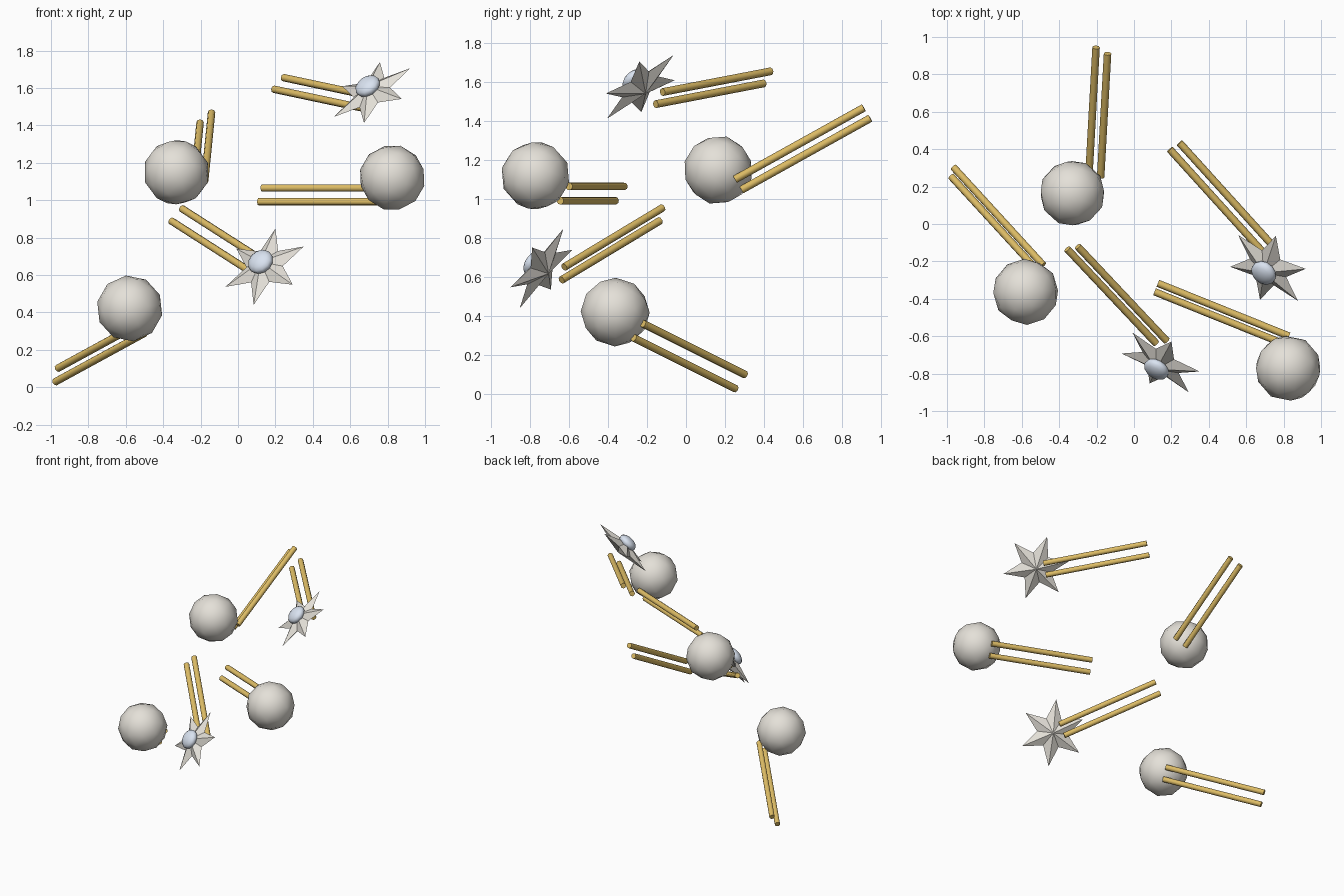
import bpy, bmesh, math
from mathutils import Vector, Matrix

if "Cube" in bpy.data.objects:
    bpy.data.objects.remove(bpy.data.objects["Cube"])


def material(name, rgb):
    m = bpy.data.materials.new(name)
    m.diffuse_color = (*rgb, 1)
    m.use_nodes = True
    m.node_tree.nodes["Principled BSDF"].inputs["Base Color"].default_value = m.diffuse_color
    return m


GOLD = material("gold", (0.72, 0.50, 0.13))
BLUE = material("pale_blue", (0.70, 0.77, 0.88))
CREAM = material("warm_grey", (0.78, 0.75, 0.69))


def add(name, bm, frame, mat, angle=None):
    """Turn a bmesh into an object placed by the local frame."""
    bmesh.ops.recalc_face_normals(bm, faces=bm.faces)
    for f in bm.faces:
        f.smooth = True
    if angle:
        for e in bm.edges:
            e.smooth = e.calc_face_angle(0) < math.radians(angle)
    mesh = bpy.data.meshes.new(name)
    bm.to_mesh(mesh)
    bm.free()
    mesh.materials.append(mat)
    ob = bpy.data.objects.new(name, mesh)
    ob.matrix_world = frame
    bpy.context.collection.objects.link(ob)


def make_frame(base, tip, sep, height):
    """Local x runs along the rods, z points from the rods to the head centre."""
    base = Vector(base)
    x = (Vector(tip) - base).normalized()
    z = Vector(sep).cross(x).normalized()
    y = z.cross(x)
    centre = base - 0.06 * x + height * z
    return Matrix.Translation(centre) @ Matrix((x, y, z)).transposed().to_4x4()


def rods(name, frame, height):
    # pair of parallel rods behind the head
    for i, side in enumerate((-1, 1)):
        bm = bmesh.new()
        place = Matrix.Translation((0.06 + 0.378, side * 0.044, -height)) @ Matrix.Rotation(math.pi / 2, 4, 'Y')
        bmesh.ops.create_cone(bm, cap_ends=True, segments=8, radius1=0.02, radius2=0.02,
                              depth=0.756, matrix=place)
        add(f"{name}_rod_{i + 1}", bm, frame, GOLD, 50)


def ball(name, frame):
    bm = bmesh.new()
    bmesh.ops.create_icosphere(bm, subdivisions=2, radius=0.177)
    add(name, bm, frame, CREAM)


def star(name, frame):
    # six-pointed star, ridged on both sides
    bm = bmesh.new()
    rim = []
    for i in range(12):
        r = 0.112 if i % 2 else 0.24
        a = i * math.pi / 6
        rim.append(bm.verts.new((r * math.cos(a), r * math.sin(a), 0)))
    for h in (0.05, -0.05):
        apex = bm.verts.new((0, 0, h))
        for i in range(12):
            bm.faces.new((rim[i], rim[(i + 1) % 12], apex))
    add(name, bm, frame, CREAM, 35)
    # flattened gem on the front
    bm = bmesh.new()
    bmesh.ops.create_uvsphere(bm, u_segments=12, v_segments=8, radius=0.072,
                              matrix=Matrix.Translation((0, 0, 0.05)) @ Matrix.Diagonal((1, 1, 0.55, 1)))
    add(name + "_gem", bm, frame, BLUE)


# rod base midpoint, rod tip midpoint, direction between the two rods
BALLS = [
    ((-0.209, 0.268, 1.075), (-0.172, 0.93, 1.443), (0.063, -0.032, 0.056)),
    ((0.82, -0.622, 1.029), (0.117, -0.339, 1.029), (0.017, 0.045, 0.072)),
    ((-0.492, -0.244, 0.326), (-0.976, 0.284, 0.062), (0.017, 0.043, 0.073)),
]
STARS = [
    ((0.72, -0.138, 1.518), (0.22, 0.414, 1.624), (0.051, 0.037, 0.063)),
    ((0.146, -0.631, 0.619), (-0.326, -0.13, 0.921), (0.05, 0.016, 0.064)),
]
for kind, items, height, head in (("ball", BALLS, 0.165, ball), ("star", STARS, 0.095, star)):
    for n, item in enumerate(items, 1):
        frame = make_frame(*item, height)
        head(f"{kind}_{n}", frame)
        rods(f"{kind}_{n}", frame, height)
